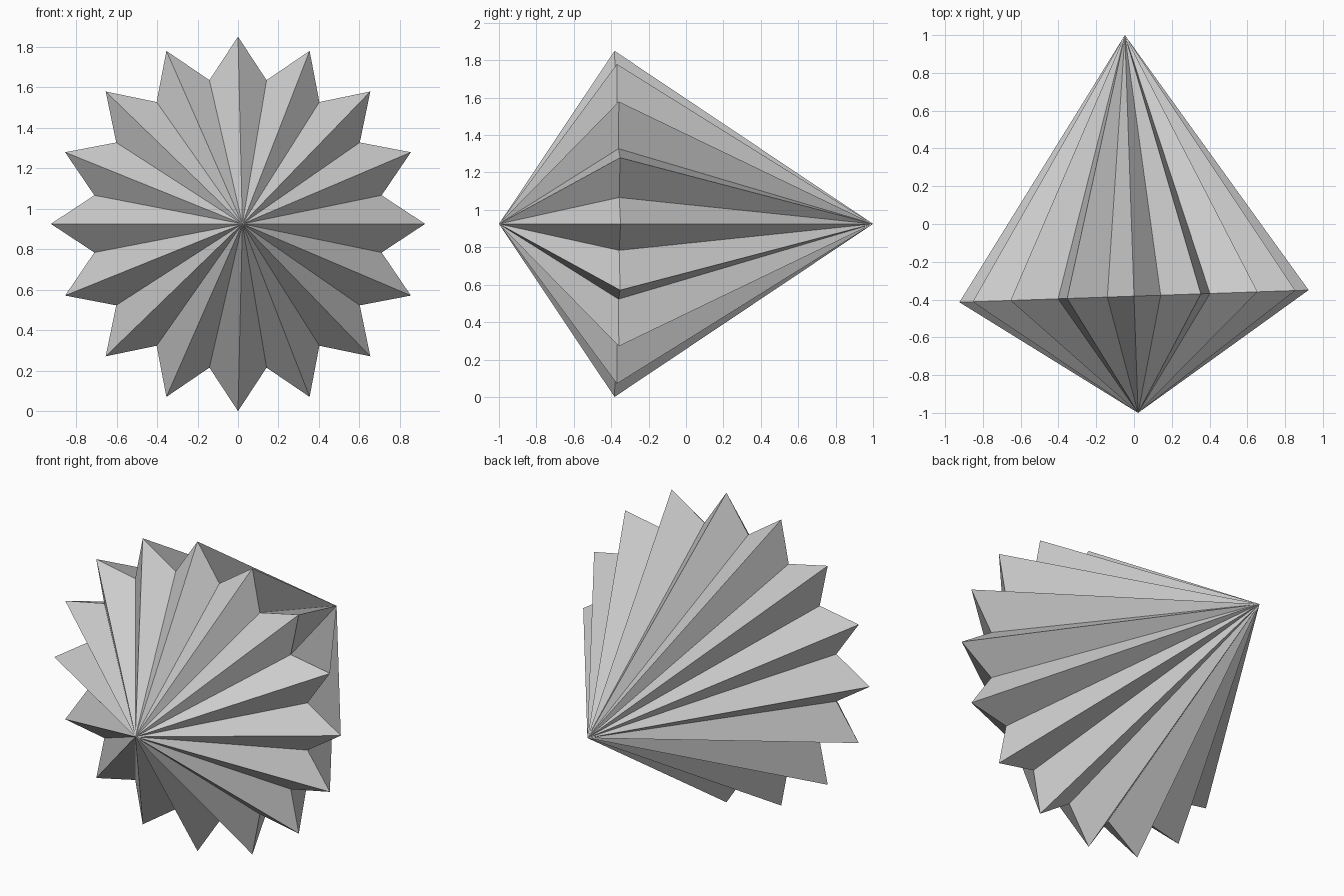
import bpy, bmesh
from math import sin, cos, radians, pi

if "Cube" in bpy.data.objects:
    bpy.data.objects.remove(bpy.data.objects["Cube"])

POINTS = 16            # star tips
R_TIP, R_VALLEY = 0.925, 0.724
RING_Y = -0.382        # position of the widest section along the axis
TILT = radians(2)      # slight turn about the vertical

bm = bmesh.new()

# Star-shaped ring at the widest section
ring = []
for i in range(POINTS * 2):
    r = R_VALLEY if i % 2 else R_TIP
    a = pi * i / POINTS
    x = r * sin(a)
    ring.append(bm.verts.new((x * cos(TILT), RING_Y + x * sin(TILT), R_TIP + r * cos(a))))


# Pleated cone from the ring to an apex on the tilted axis
def pleated_cone(apex_y):
    apex = bm.verts.new((-(apex_y - RING_Y) * math_tan, apex_y, R_TIP))
    for a, b in zip(ring, ring[1:] + ring[:1]):
        bm.faces.new((a, b, apex))


math_tan = sin(TILT) / cos(TILT)
pleated_cone(-1.0)     # short front cone
pleated_cone(1.0)      # long back cone
bmesh.ops.recalc_face_normals(bm, faces=bm.faces)

mesh = bpy.data.meshes.new("pleated_star_spindle")
bm.to_mesh(mesh)
bm.free()
obj = bpy.data.objects.new("pleated_star_spindle", mesh)
bpy.context.collection.objects.link(obj)
